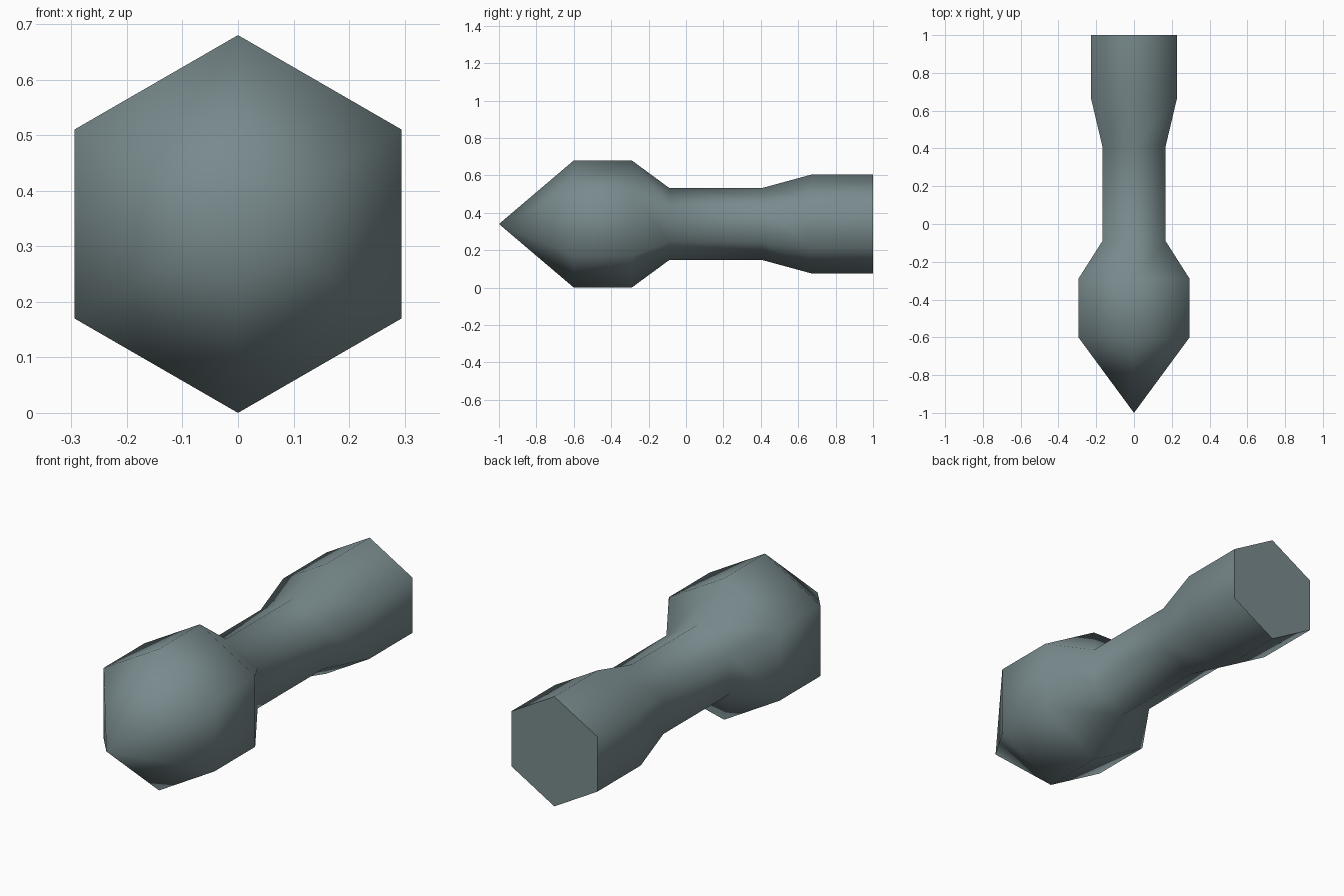
import bpy, bmesh, math

if "Cube" in bpy.data.objects:
    bpy.data.objects.remove(bpy.data.objects["Cube"])

SIDES = 6
CENTRE_Z = 0.34
# (y, radius) rings from the head back to the grip end
RINGS = [(-0.60, 0.34), (-0.29, 0.34), (-0.09, 0.193),
         (0.41, 0.193), (0.67, 0.264), (1.00, 0.264)]

mat = bpy.data.materials.new("grey_green_metal")
mat.diffuse_color = (0.19, 0.255, 0.265, 1)
mat.use_nodes = True
mat.node_tree.nodes["Principled BSDF"].inputs["Base Color"].default_value = mat.diffuse_color

bm = bmesh.new()


def ring(y, r):
    # Hexagon with a corner pointing straight up
    angles = [2 * math.pi * i / SIDES for i in range(SIDES)]
    return [bm.verts.new((r * math.sin(a), y, CENTRE_Z + r * math.cos(a))) for a in angles]


loops = [ring(y, r) for y, r in RINGS]

# Pointed nose
tip = bm.verts.new((0, -1, CENTRE_Z))
for i in range(SIDES):
    bm.faces.new((tip, loops[0][i], loops[0][(i + 1) % SIDES]))

# Head, neck and grip walls
for a, b in zip(loops, loops[1:]):
    for i in range(SIDES):
        j = (i + 1) % SIDES
        bm.faces.new((a[i], b[i], b[j], a[j]))

for f in bm.faces:
    f.smooth = True

# Flat end cap with a sharp rim
cap = bm.faces.new(loops[-1])
cap.smooth = False
for e in cap.edges:
    e.smooth = False

bmesh.ops.recalc_face_normals(bm, faces=bm.faces[:])
mesh = bpy.data.meshes.new("pointed_bolt")
bm.to_mesh(mesh)
bm.free()
mesh.materials.append(mat)
bpy.context.collection.objects.link(bpy.data.objects.new("pointed_bolt", mesh))
